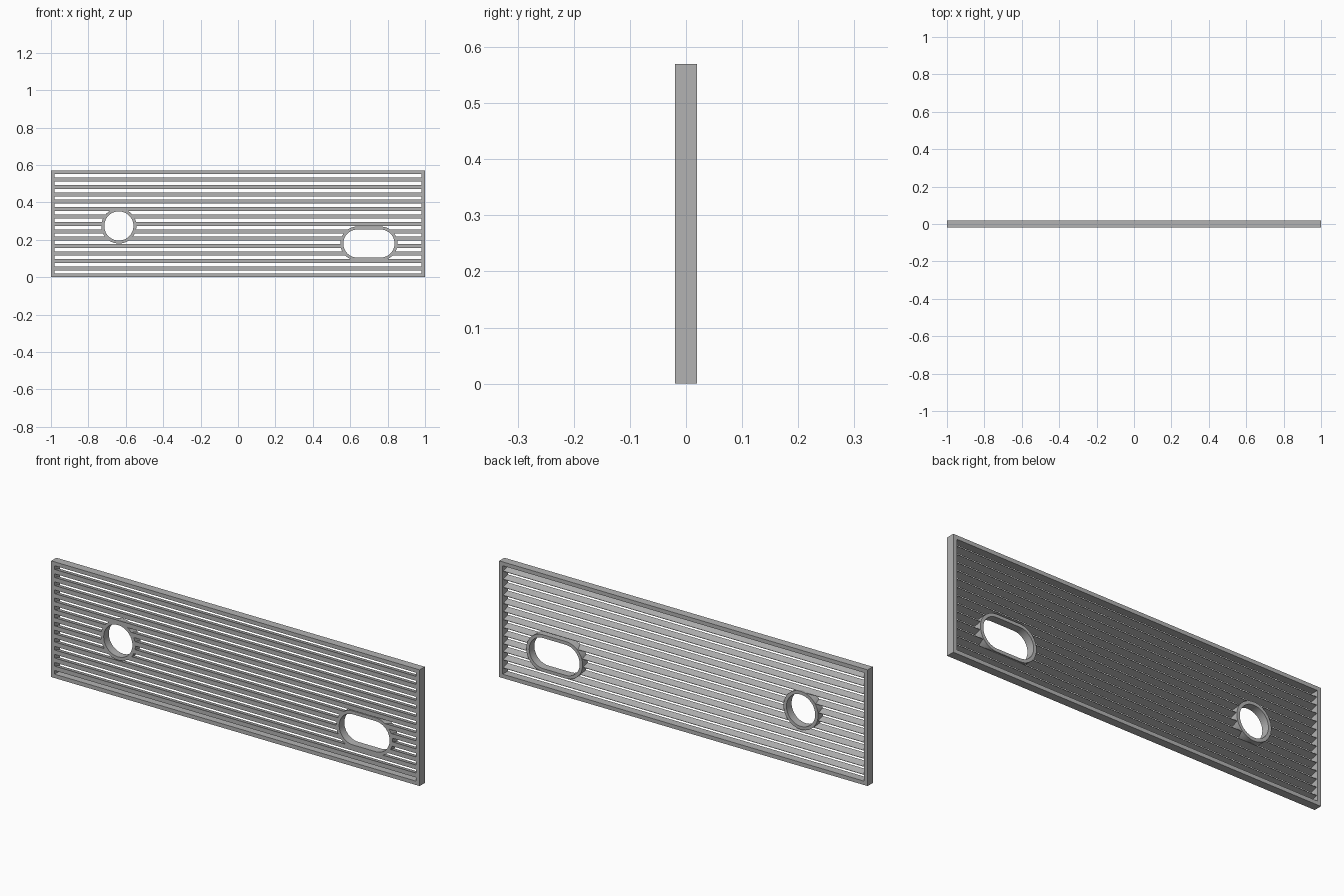
import bpy, bmesh, math

W, H, D = 2.0, 0.57, 0.04       # overall size
RIM = 0.019                     # frame and collar wall
SLATS, SLAT_H, SLAT_D = 13, 0.0215, 0.035
SEG = 24                        # segments per half circle

cube = bpy.data.objects.get("Cube")
if cube:
    bpy.data.objects.remove(cube, do_unlink=True)

grey = bpy.data.materials.new("plain_grey")
grey.use_nodes = True
grey.diffuse_color = (0.45, 0.45, 0.45, 1)
grey.node_tree.nodes["Principled BSDF"].inputs["Base Color"].default_value = grey.diffuse_color


def make(name, bm):
    bmesh.ops.recalc_face_normals(bm, faces=bm.faces)
    mesh = bpy.data.meshes.new(name)
    bm.to_mesh(mesh)
    bm.free()
    mesh.materials.append(grey)
    ob = bpy.data.objects.new(name, mesh)
    bpy.context.collection.objects.link(ob)
    return ob


def rectangle(inset):
    x = W / 2 - inset
    return [(-x, inset), (x, inset), (x, H - inset), (-x, H - inset)]


def stadium(cx, cz, half, r):
    """Circle outline, stretched sideways by half on each end."""
    pts = []
    for side, start in ((1, -math.pi / 2), (-1, math.pi / 2)):
        for i in range(SEG + (half > 0)):
            a = start + math.pi * i / SEG
            pts.append((cx + side * half + r * math.cos(a), cz + r * math.sin(a)))
    return pts


def band(name, outer, inner):
    """Closed wall between two matching outlines, full depth."""
    bm = bmesh.new()
    rings = [[bm.verts.new((x, y, z)) for x, z in line]
             for line, y in ((outer, -D / 2), (outer, D / 2), (inner, D / 2), (inner, -D / 2))]
    n = len(outer)
    for k in range(4):
        a, b = rings[k], rings[(k + 1) % 4]
        for i in range(n):
            j = (i + 1) % n
            bm.faces.new((a[i], a[j], b[j], b[i]))
    return make(name, bm)


def prism(bm, a, b):
    """Solid between two matching end outlines."""
    va, vb = [bm.verts.new(p) for p in a], [bm.verts.new(p) for p in b]
    bm.faces.new(va)
    bm.faces.new(vb)
    for i in range(len(va)):
        j = (i + 1) % len(va)
        bm.faces.new((va[i], va[j], vb[j], vb[i]))


# Outer frame
band("frame", rectangle(0), rectangle(RIM))

# Wedge slats: flat at the front, narrowing towards the back
bm = bmesh.new()
gap = (H - 2 * RIM - SLATS * SLAT_H) / (SLATS + 1)
end = W / 2 - RIM / 2
for i in range(SLATS):
    z = RIM + gap + SLAT_H / 2 + i * (SLAT_H + gap)
    front, back = -D / 2, -D / 2 + SLAT_D
    outline = [(front, z - SLAT_H / 2), (front, z + SLAT_H / 2),
               (back, z + 0.001), (back, z - 0.001)]
    prism(bm, [(-end, y, h) for y, h in outline], [(end, y, h) for y, h in outline])
slats = make("slats", bm)

# Collars around the round hole and the long hole, cut through the slats
cutters = []
for name, cx, cz, half, r in (("round_collar", -0.637, 0.274, 0, 0.078),
                              ("long_collar", 0.70, 0.18, 0.062, 0.075)):
    ob = band(name, stadium(cx, cz, half, r + RIM - 0.003), stadium(cx, cz, half, r))
    ob.data.shade_smooth()
    bpy.ops.object.select_all(action='DESELECT')
    ob.select_set(True)
    bpy.context.view_layer.objects.active = ob
    bpy.ops.object.shade_smooth_by_angle(angle=math.radians(30))

    bm = bmesh.new()
    line = stadium(cx, cz, half, r + RIM / 2)
    prism(bm, [(x, -D, z) for x, z in line], [(x, D, z) for x, z in line])
    cutter = make(name + "_cutter", bm)
    cutter.hide_render = True
    cutters.append(cutter)
    mod = slats.modifiers.new(name, 'BOOLEAN')
    mod.operation, mod.solver, mod.object = 'DIFFERENCE', 'EXACT', cutter

# Apply the cuts and drop the cutters
graph = bpy.context.evaluated_depsgraph_get()
cut = bpy.data.meshes.new_from_object(slats.evaluated_get(graph))
slats.modifiers.clear()
slats.data = cut
for cutter in cutters:
    bpy.data.objects.remove(cutter, do_unlink=True)
